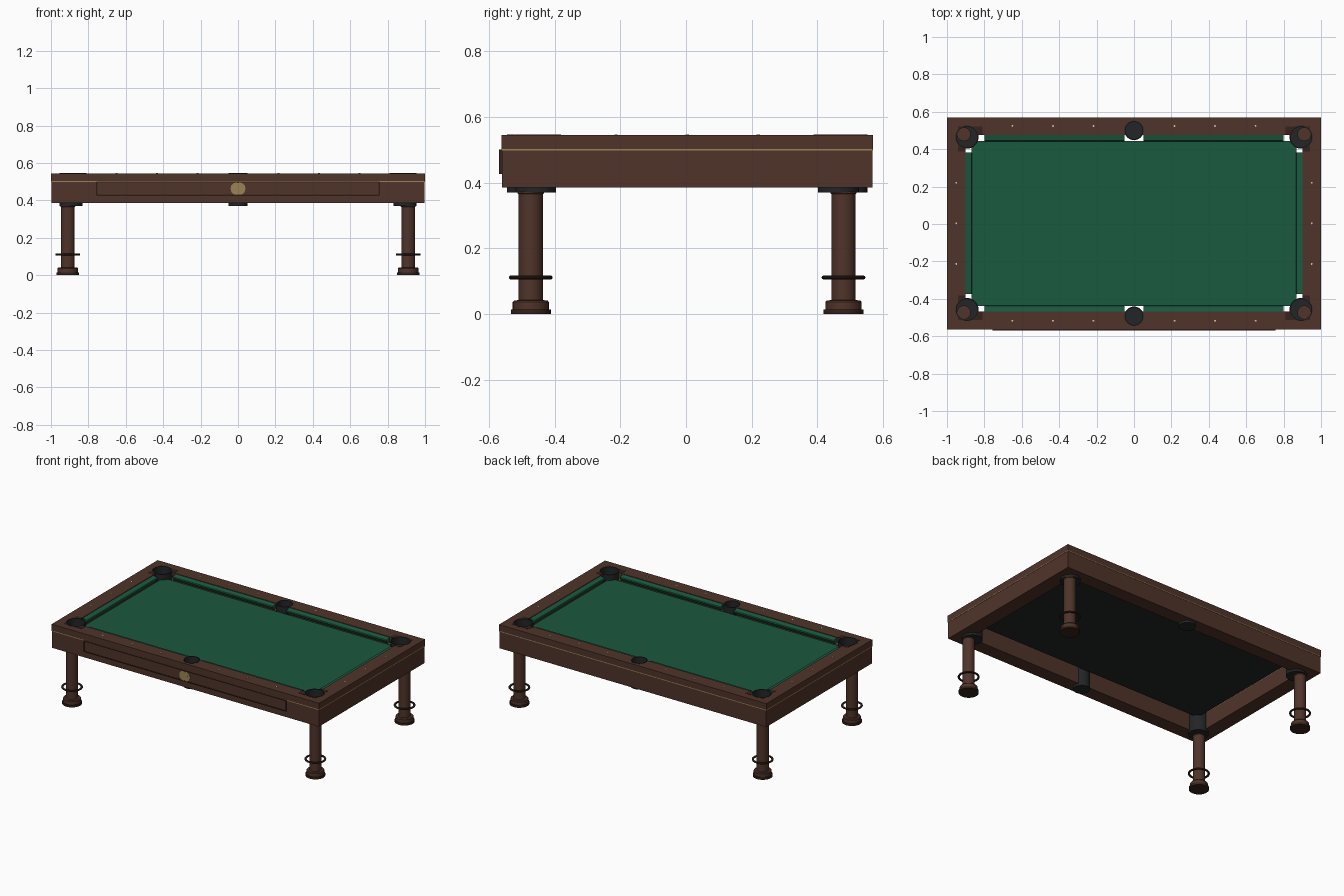
import bpy, bmesh, math
from mathutils import Matrix

if "Cube" in bpy.data.objects:
    bpy.data.objects.remove(bpy.data.objects["Cube"])

CY = 0.0035          # body centre in y (front panel protrudes)
HX, HY = 1.0, 0.5665  # outer half sizes
IX, IY = 0.90, 0.472  # inner half sizes of the frame


def mat(name, r, g, b):
    m = bpy.data.materials.new(name)
    m.diffuse_color = (r, g, b, 1)
    m.use_nodes = True
    m.node_tree.nodes["Principled BSDF"].inputs["Base Color"].default_value = m.diffuse_color
    return m


WOOD = mat("wood", 0.078, 0.034, 0.022)
DARK = mat("dark_wood", 0.035, 0.016, 0.011)
GREEN = mat("cloth", 0.011, 0.1, 0.05)
BLACK = mat("black", 0.016, 0.018, 0.019)
GOLD = mat("brass", 0.33, 0.23, 0.09)
CREAM = mat("cream", 0.7, 0.6, 0.42)


def finish(bm, name, material, smooth=False):
    bmesh.ops.recalc_face_normals(bm, faces=bm.faces[:])
    me = bpy.data.meshes.new(name)
    bm.to_mesh(me)
    bm.free()
    ob = bpy.data.objects.new(name, me)
    bpy.context.collection.objects.link(ob)
    if material:
        me.materials.append(material)
    if smooth:
        bpy.ops.object.select_all(action='DESELECT')
        ob.select_set(True)
        bpy.context.view_layer.objects.active = ob
        bpy.ops.object.shade_smooth_by_angle(angle=math.radians(35))
    return ob


def box(name, x0, x1, y0, y1, z0, z1, material):
    bm = bmesh.new()
    bmesh.ops.create_cube(bm, size=1)
    for v in bm.verts:
        v.co = (x0 + (v.co.x + .5) * (x1 - x0), y0 + (v.co.y + .5) * (y1 - y0),
                z0 + (v.co.z + .5) * (z1 - z0))
    return finish(bm, name, material)


def prism(name, pts, vec, material):
    """Extrude a closed polygon of 3D points along vec."""
    bm = bmesh.new()
    f = bm.faces.new([bm.verts.new(p) for p in pts])
    r = bmesh.ops.extrude_face_region(bm, geom=[f])
    bmesh.ops.translate(bm, vec=vec, verts=[e for e in r['geom'] if isinstance(e, bmesh.types.BMVert)])
    return finish(bm, name, material)


def ring(name, hx, hy, ix, iy, z0, z1, material):
    """Rectangular frame."""
    bm = bmesh.new()
    corners = [(-1, -1), (1, -1), (1, 1), (-1, 1)]
    loops = [[bm.verts.new((sx * a, sy * b + CY, z)) for sx, sy in corners]
             for a, b, z in ((hx, hy, z0), (hx, hy, z1), (ix, iy, z1), (ix, iy, z0))]
    for k in range(4):
        A, B = loops[k], loops[(k + 1) % 4]
        for i in range(4):
            j = (i + 1) % 4
            bm.faces.new((A[i], A[j], B[j], B[i]))
    return finish(bm, name, material)


def lathe(name, prof, x, y, material, n=32, closed=False):
    """Revolve (radius, z) points about a vertical axis."""
    bm = bmesh.new()
    vs = [bm.verts.new((r, 0, z)) for r, z in prof]
    es = [bm.edges.new(p) for p in zip(vs, vs[1:])]
    if closed:
        es.append(bm.edges.new((vs[-1], vs[0])))
    bmesh.ops.spin(bm, geom=vs + es, cent=(0, 0, 0), axis=(0, 0, 1), angle=2 * math.pi, steps=n)
    bmesh.ops.remove_doubles(bm, verts=bm.verts[:], dist=1e-5)
    bmesh.ops.translate(bm, vec=(x, y, 0), verts=bm.verts[:])
    return finish(bm, name, material, True)


def cut(ob, cutters):
    for c in cutters:
        m = ob.modifiers.new("cut", 'BOOLEAN')
        m.operation, m.solver, m.object = 'DIFFERENCE', 'EXACT', c
    me = bpy.data.meshes.new_from_object(ob.evaluated_get(bpy.context.evaluated_depsgraph_get()))
    ob.modifiers.clear()
    ob.data = me


# Pocket positions and hole cutters
pockets = [(sx * .893, sy * .461 + CY, .062) for sx in (-1, 1) for sy in (-1, 1)]
pockets += [(0, s * .497 + CY, .052) for s in (-1, 1)]
cutters = []
for x, y, r in pockets:
    r -= .0008
    cutters.append(lathe("cutter", [(0, .3), (r, .3), (r, .6), (0, .6)], x, y, None))
    cutters[-1].hide_render = True

# Frame: apron, brass strip, top rail
apron = ring("apron", HX - .002, HY - .002, IX, IY, .385, .498, WOOD)
strip = ring("brass_strip", HX, HY, IX, IY, .498, .503, GOLD)
rail = ring("top_rail", HX, HY, IX, IY, .503, .545, WOOD)
# Playing bed
slate = box("bed_slate", -.87, .87, CY - .441, CY + .441, .473, .503, BLACK)
cloth = box("bed_cloth", -.87, .87, CY - .441, CY + .441, .503, .508, GREEN)
parts = [apron, strip, rail, slate, cloth]
# L-shaped corner plates around the corner pockets
for sx in (-1, 1):
    for sy in (-1, 1):
        L = [(.81, IY), (.81, .517), (.942, .517), (.942, .385), (IX, .385), (IX, IY)]
        parts.append(prism("corner_plate", [(sx * a, sy * b + CY, .51) for a, b in L], (0, 0, .0365), DARK))
for p in parts:
    cut(p, cutters)
for c in cutters:
    bpy.data.objects.remove(c)

# Pocket cups
for x, y, r in pockets:
    lathe("pocket_cup", [(0, .37), (r, .37), (r, .546), (r - .006, .546), (r - .006, .38), (0, .38)],
          x, y, BLACK)

# Cushions: (distance inward from frame, z)
section = [(0, .507), (.022, .507), (.034, .529), (.030, .534), (0, .541)]
for s in (-1, 1):
    for x0 in (-.80, .05):
        prism("long_cushion", [(x0, s * (IY - d) + CY, z) for d, z in section], (.75, 0, 0), GREEN)
    prism("end_cushion", [(s * (IX - d), CY - .378, z) for d, z in section], (0, .756, 0), GREEN)

# Rail sights
sights = [(sx * k * .2167, s * .521 + CY) for s in (-1, 1) for sx in (-1, 1) for k in (1, 2, 3)]
sights += [(s * .95, k * .217 + CY) for s in (-1, 1) for k in (-1, 0, 1)]
for x, y in sights:
    lathe("rail_sight", [(0, .543), (.005, .543), (.005, .5475), (0, .5475)], x, y, CREAM, 12)

# Legs with base, foot and loose ring
for sx in (-1, 1):
    for sy in (-1, 1):
        x, y = sx * .91, sy * .4765 + CY
        lathe("leg", [(0, .013), (.055, .013), (.055, .036), (.051, .041), (.037, .042), (.037, .365),
                      (.040, .367), (.040, .372), (.037, .374), (.037, .42), (0, .42)], x, y, WOOD)
        lathe("foot", [(0, 0), (.061, 0), (.061, .014), (0, .014)], x, y, DARK)
        circle = [(.06 + .007 * math.cos(a), .111 + .006 * math.sin(a))
                  for a in [i * math.pi / 5 for i in range(10)]]
        lathe("leg_ring", circle, x, y, DARK, closed=True)

# Front panel with dark border and brass medallion
yf = CY - HY
box("front_panel", -.755, .755, yf - .004, yf + .01, .426, .501, WOOD)
for z in (.426, .495):
    box("panel_border", -.757, .757, yf - .007, yf + .005, z, z + .006, DARK)
for s in (-1, 1):
    box("panel_border_end", s * .754 - .003, s * .754 + .003, yf - .007, yf + .005, .426, .501, DARK)
for s in (-1, 1):
    bm = bmesh.new()
    bmesh.ops.create_cone(bm, cap_ends=True, segments=12, radius1=.03, radius2=.03, depth=.008,
                          matrix=Matrix.Translation((s * .01, yf - .003 + s * .0002, .463))
                          @ Matrix.Rotation(math.pi / 2, 4, 'X') @ Matrix.Diagonal((1, 1.1, 1, 1)))
    finish(bm, "medallion", GOLD)
